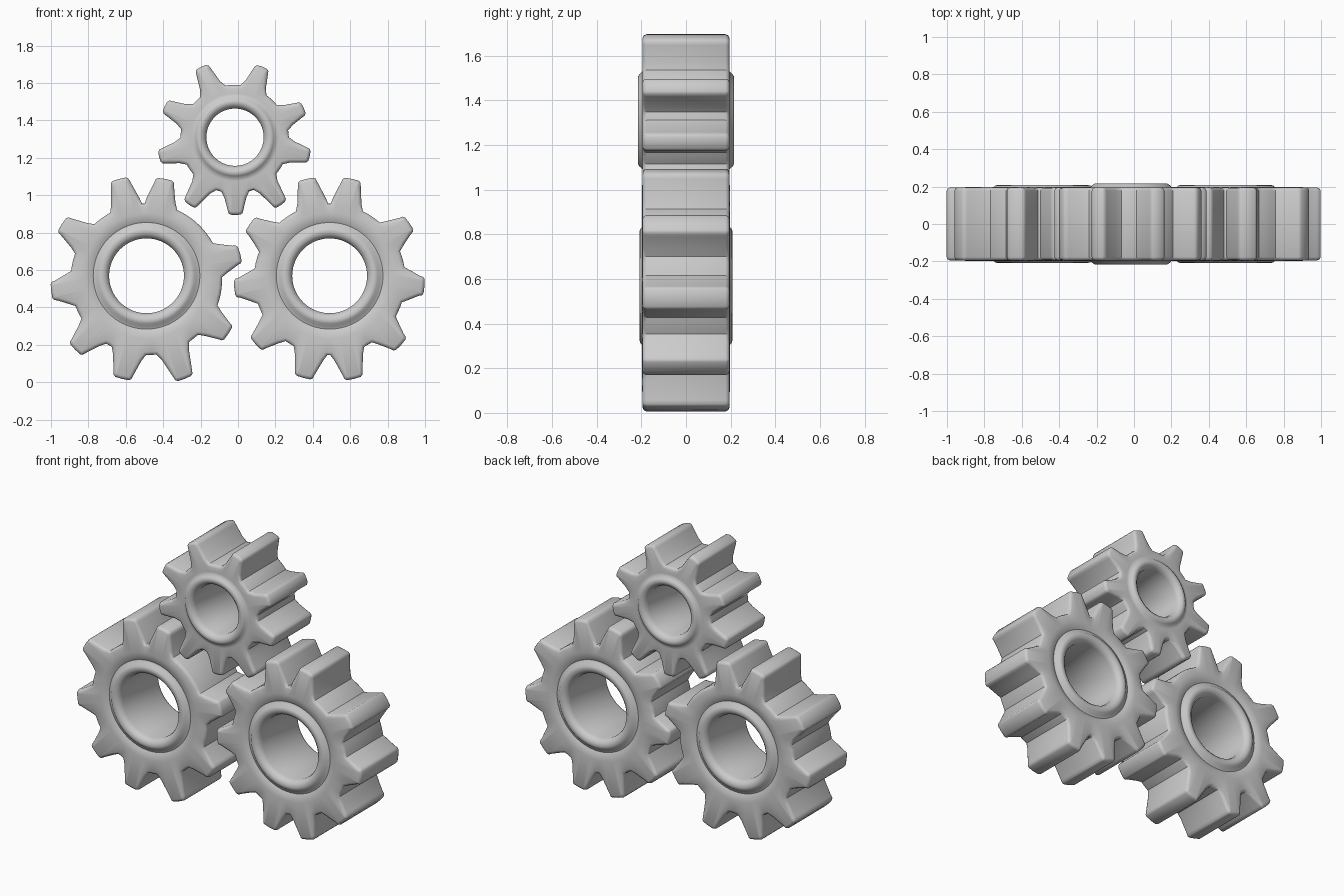
import bpy, bmesh
from math import atan2, hypot, cos, sin, pi, ceil
from mathutils import Vector

if "Cube" in bpy.data.objects:
    bpy.data.objects.remove(bpy.data.objects["Cube"])

DEPTH = 0.195   # half thickness of the teeth


def outline(centre, root, tips, tip_half, base_half, foot_half):
    """Gear silhouette: tapered teeth aimed at the tips, joined by root arcs."""
    cx, cz = centre
    polar = sorted((atan2(z - cz, x - cx) % (2 * pi), hypot(x - cx, z - cz)) for x, z in tips)
    n = len(polar)
    pts = []
    for i, (a, t) in enumerate(polar):
        before = (a - polar[i - 1][0]) % (2 * pi)
        after = (polar[(i + 1) % n][0] - a) % (2 * pi)
        foot = foot_half / root
        f0, f1 = min(foot, 0.46 * before), min(foot, 0.46 * after)
        pts.append((root * cos(a - f0), root * sin(a - f0)))
        side = [(root + 0.025, base_half), (t - 0.025, tip_half),
                (t - 0.008, tip_half - 0.004), (t, tip_half - 0.016)]
        tooth = [(u, -v) for u, v in side] + [(t + 0.002, 0)] + side[::-1]
        pts += [(u * cos(a) - v * sin(a), u * sin(a) + v * cos(a)) for u, v in tooth]
        pts.append((root * cos(a + f1), root * sin(a + f1)))
        # root arc up to the next tooth
        nxt = polar[(i + 1) % n][0]
        start = a + f1
        span = after - f1 - min(foot, 0.46 * after)
        steps = max(1, ceil(span / 0.08))
        for k in range(1, steps):
            b = start + span * k / steps
            pts.append((root * cos(b), root * sin(b)))
    return [Vector(p) for p in pts]


def inset(pts, d):
    """Shrink the outline by d along its corner normals."""
    out = []
    for i, p in enumerate(pts):
        e = (pts[(i + 1) % len(pts)] - pts[i - 1]).normalized()
        out.append(p - Vector((e.y, -e.x)) * d)
    return out


def gear(name, centre, hole_centre, root, tips, widths, collar):
    cx, cz = centre
    hx, hz = hole_centre
    pts = outline(centre, root, tips, *widths)
    angles = [atan2(p.y, p.x) for p in pts]
    # front half of the section, from the tooth wall over the face into the hole
    half = [[(cx + p.x, -y, cz + p.y) for p in inset(pts, d)]
            for d, y in ((0, DEPTH - 0.018), (0.005, DEPTH - 0.006), (0.018, DEPTH))]
    half += [[(hx + r * cos(a), -y, hz + r * sin(a)) for a in angles] for r, y in collar]
    rows = half + [[(x, -y, z) for x, y, z in row] for row in reversed(half)]

    bm = bmesh.new()
    rings = [[bm.verts.new(co) for co in row] for row in rows]
    n = len(pts)
    for k, ring in enumerate(rings):
        other = rings[(k + 1) % len(rings)]
        for i in range(n):
            j = (i + 1) % n
            bm.faces.new((ring[i], ring[j], other[j], other[i]))
    bmesh.ops.recalc_face_normals(bm, faces=bm.faces)
    for f in bm.faces:
        f.smooth = True
    mesh = bpy.data.meshes.new(name)
    bm.to_mesh(mesh)
    bm.free()
    ob = bpy.data.objects.new(name, mesh)
    bpy.context.collection.objects.link(ob)
    bpy.context.view_layer.objects.active = ob
    ob.select_set(True)
    bpy.ops.object.shade_smooth_by_angle(angle=0.75)
    ob.select_set(False)


# collar sections (radius, half depth): groove, raised bead, hole edge
big_collar = [(0.335, 0.198), (0.305, 0.194), (0.285, 0.184), (0.27, 0.19),
              (0.255, 0.205), (0.24, 0.209), (0.222, 0.205), (0.207, 0.192), (0.2, 0.172)]
small_collar = [(0.235, 0.194), (0.218, 0.196), (0.207, 0.208), (0.195, 0.216),
                (0.178, 0.214), (0.162, 0.202), (0.153, 0.18)]
big_teeth = (0.053, 0.078, 0.095)
small_teeth = (0.042, 0.058, 0.075)

# left gear, one tooth missing beside the top gear
gear("left_gear", (-0.49, 0.55), (-0.489, 0.569), 0.405,
     [(0.01, 0.685), (-0.39, 1.085), (-0.635, 1.085), (-0.94, 0.845), (-0.997, 0.487),
      (-0.87, 0.176), (-0.62, 0.02), (-0.286, 0.02), (-0.053, 0.26)], big_teeth, big_collar)

# right gear
gear("right_gear", (0.49, 0.55), (0.49, 0.569), 0.405,
     [(0.995, 0.513), (0.915, 0.85), (0.61, 1.085), (0.366, 1.085), (0.065, 0.845),
      (-0.018, 0.503), (0.095, 0.205), (0.35, 0.025), (0.62, 0.02), (0.87, 0.2)],
     big_teeth, big_collar)

# top gear
gear("top_gear", (-0.018, 1.30), (-0.016, 1.31), 0.29,
     [(-0.195, 1.685), (0.13, 1.685), (0.35, 1.465), (0.382, 1.21), (0.23, 0.95),
      (-0.013, 0.896), (-0.26, 0.95), (-0.42, 1.205), (-0.39, 1.475)],
     small_teeth, small_collar)
